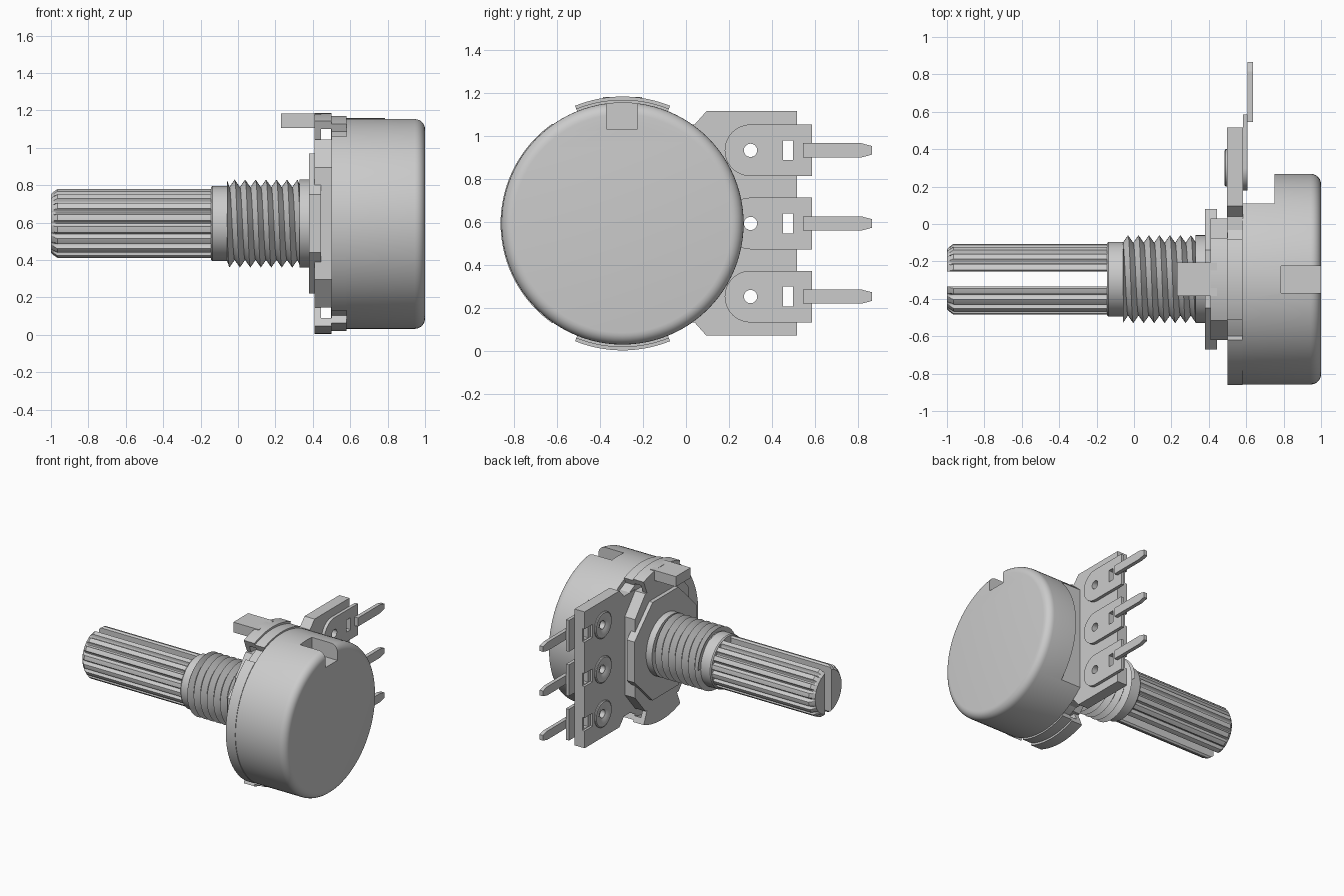
import bpy, bmesh
from math import sin, cos, pi, radians, sqrt

cube = bpy.data.objects.get("Cube")
if cube:
    bpy.data.objects.remove(cube)

CY, CZ = -0.295, 0.595          # shaft axis
LUG_Z = (-0.34, 0, 0.34)        # terminal heights about the axis

metal = bpy.data.materials.new("light grey metal")
metal.use_nodes = True
metal.diffuse_color = (0.6, 0.6, 0.6, 1)
metal.node_tree.nodes["Principled BSDF"].inputs["Base Color"].default_value = (0.6, 0.6, 0.6, 1)


def finish(name, bm, smooth=None, y=0, z=0):
    bmesh.ops.recalc_face_normals(bm, faces=bm.faces)
    mesh = bpy.data.meshes.new(name)
    bm.to_mesh(mesh)
    bm.free()
    mesh.materials.append(metal)
    ob = bpy.data.objects.new(name, mesh)
    ob.location = (0, CY + y, CZ + z)
    bpy.context.collection.objects.link(ob)
    if smooth:
        shade(ob, smooth)
    return ob


def shade(ob, angle):
    bpy.ops.object.select_all(action='DESELECT')
    ob.select_set(True)
    bpy.context.view_layer.objects.active = ob
    bpy.ops.object.shade_smooth_by_angle(angle=radians(angle))


def prism(name, pts, x0, x1, smooth=None, y=0, z=0):
    """Outline in (y, z) about the axis, extruded along x."""
    bm = bmesh.new()
    a, b = ([bm.verts.new((x, p, q)) for p, q in pts] for x in (x0, x1))
    bm.faces.new(a)
    bm.faces.new(b)
    for i in range(len(pts)):
        j = (i + 1) % len(pts)
        bm.faces.new((a[i], a[j], b[j], b[i]))
    return finish(name, bm, smooth, y, z)


def rect(y0, y1, z0, z1):
    return [(y0, z0), (y1, z0), (y1, z1), (y0, z1)]


def arc(r, a0, a1, n=24, y=0):
    ang = [radians(a0 + (a1 - a0) * i / n) for i in range(n + 1)]
    return [(y + r * cos(t), r * sin(t)) for t in ang]


def turned(name, rings, n=64, shape=None, closed=False, smooth=30, y=0, z=0):
    """Rings of (x, radius) about the axis; shape(r, t) may modulate the radius."""
    bm = bmesh.new()
    rows = []
    for x, r in rings:
        row = []
        for i in range(n):
            t = 2 * pi * i / n
            q = shape(r, t) if shape else r
            row.append(bm.verts.new((x, q * cos(t), q * sin(t))))
        rows.append(row)
    pairs = list(zip(rows, rows[1:]))
    if closed:
        pairs.append((rows[-1], rows[0]))
    else:
        bm.faces.new(rows[0])
        bm.faces.new(rows[-1])
    for a, b in pairs:
        for i in range(n):
            j = (i + 1) % n
            bm.faces.new((a[i], a[j], b[j], b[i]))
    return finish(name, bm, smooth, y, z)


def cut(ob, cutter, smooth=None):
    mod = ob.modifiers.new("cut", 'BOOLEAN')
    mod.operation = 'DIFFERENCE'
    mod.solver = 'EXACT'
    mod.object = cutter
    bpy.ops.object.select_all(action='DESELECT')
    bpy.context.view_layer.objects.active = ob
    ob.select_set(True)
    bpy.ops.object.modifier_apply(modifier=mod.name)
    bpy.data.objects.remove(cutter)
    if smooth:
        shade(ob, smooth)


# Can with rounded back edge, terminal-side cutout and top notch
R, F = 0.563, 0.055
fillet = [(1 - F + F * sin(a), R - F + F * cos(a)) for a in (pi / 12 * i for i in range(7))]
can = turned("can", [(0.58, R)] + fillet, 96)
cut(can, prism("cutter", rect(0.405, 0.8, -0.8, 0.8), 0.5, 0.75))
cut(can, prism("cutter", rect(-0.075, 0.07, 0.44, 0.8), 0.785, 1.1), 30)

# Wafer behind the mounting plate, with notched rim
rim = (arc(0.53, -55, 55) + arc(0.53, 55, 68, 4) + arc(0.575, 68, 112, 16)
       + arc(0.53, 112, 125, 4) + arc(0.567, 125, 235, 36)
       + arc(0.53, 235, 248, 4) + arc(0.575, 248, 292, 16) + arc(0.53, 292, 304, 4))
prism("wafer", rim, 0.5, 0.58, 30)

# Terminal board
board = prism("terminal_board", [(0.2, -0.46), (0.335, -0.46), (0.39, -0.522), (0.812, -0.522),
                                 (0.812, 0.522), (0.39, 0.522), (0.335, 0.46), (0.2, 0.46)], 0.497, 0.582)

# Terminals: lug, rivet and pin, pierced by a round and a square hole
for i, z in enumerate(LUG_Z):
    lug = prism(f"lug_{i}", arc(0.12, 90, 270, y=0.595) + [(0.88, -0.12), (0.88, 0.12)],
                0.582, 0.606, 30, z=z)
    for ob in (board, lug):
        cut(ob, prism("cutter", arc(0.031, 0, 345, 23, y=0.595), 0.4, 0.7, z=z))
        cut(ob, prism("cutter", rect(0.745, 0.793, -0.046, 0.046), 0.4, 0.7, z=z), 30)
    cut(board, prism("cutter", rect(0.715, 0.9, -0.05, 0.05), 0.4, 0.515, z=z))
    turned(f"rivet_{i}", [(0.5, 0.1), (0.49, 0.1), (0.485, 0.093), (0.485, 0.06), (0.5, 0.031)],
           32, closed=True, y=0.595, z=z)
    prism(f"pin_{i}", [(0.84, -0.033), (1.11, -0.033), (1.16, -0.02),
                       (1.16, 0.02), (1.11, 0.033), (0.84, 0.033)], 0.606, 0.635, z=z)

# Mounting plate: octagonal face, tall backing and two curved arms
k = 0.375 / cos(pi / 8)
prism("plate_face", arc(k, 22.5, 337.5, 7), 0.38, 0.445)
prism("plate_backing", [(-0.325, -0.3), (-0.2, -0.45), (0.2, -0.45), (0.325, -0.3),
                        (0.325, 0.3), (0.2, 0.45), (-0.2, 0.45), (-0.325, 0.3)], 0.41, 0.5)
for name, a in (("top", 90), ("bottom", 270)):
    prism(f"{name}_arm", arc(0.59, a - 22, a + 22, 16) + arc(0.34, a + 22, a - 22, 8), 0.41, 0.445, 30)
    prism(f"{name}_arm_lip", arc(0.59, a - 22, a + 22, 16) + arc(0.545, a + 22, a - 22, 16), 0.445, 0.5, 30)
prism("locating_tab", rect(-0.09, 0.09, 0.51, 0.588), 0.23, 0.445)

# Bushing core, shoulder and collar
turned("bushing_core", [(-0.145, 0.193), (-0.137, 0.2), (-0.058, 0.2), (-0.058, 0.193),
                        (0.33, 0.193), (0.33, 0.235), (0.38, 0.235)])

# Helical thread around the bushing
P, X0, X1, N = 0.056, -0.06, 0.335, 48
bm = bmesh.new()
rows = []
for j in range(2 * int((X1 - X0) / P) + 6):
    row = []
    for i in range(N + 1):
        t = 2 * pi * i / N
        x = min(max(X0 + P * (j / 2 + i / N - 1), X0), X1)
        r = 0.235 if j % 2 else 0.195
        row.append(bm.verts.new((x, r * cos(t), r * sin(t))))
    rows.append(row)
for a, b in zip(rows, rows[1:]):
    for i in range(N):
        if abs(a[i].co.x - b[i + 1].co.x) > 1e-6:
            bm.faces.new((a[i], a[i + 1], b[i + 1], b[i]))
bmesh.ops.remove_doubles(bm, verts=bm.verts, dist=1e-5)
finish("bushing_thread", bm, 30)


# Splined shaft, split by a full-length slot
def spline(r, t):
    groove = 0.024 * max(0, cos(18 * t)) ** 0.7
    return min(r, 0.19 - groove)


shaft = turned("splined_shaft", [(-1, 0.16), (-0.985, 0.175), (-0.965, 0.19), (-0.14, 0.19)], 216, spline)
cut(shaft, prism("cutter", rect(-0.04, 0.04, -0.4, 0.4), -1.1, -0.145), 35)
